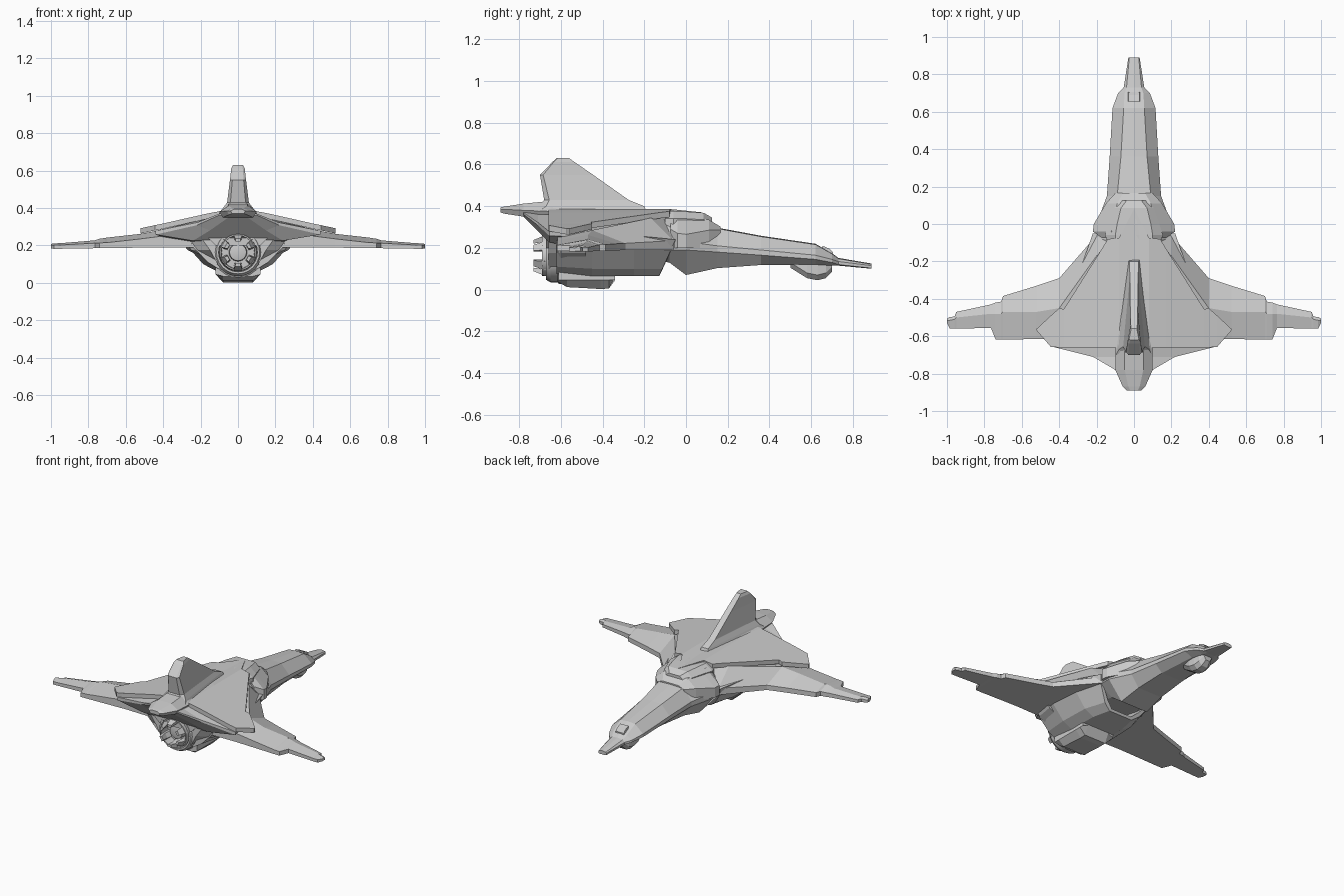
import bpy, bmesh, math
from mathutils import Vector


def loft(name, rings, mirror=False, closed=False):
    """Skin a row of equal-length point rings; cap the ends or join them in a loop."""
    bm = bmesh.new()
    vs = [[bm.verts.new(p) for p in r] for r in rings]
    n = len(vs[0])
    pairs = list(zip(vs, vs[1:])) + ([(vs[-1], vs[0])] if closed else [])
    for a, b in pairs:
        for i in range(n):
            j = (i + 1) % n
            bm.faces.new((a[i], a[j], b[j], b[i]))
    if not closed:
        bm.faces.new(vs[0])
        bm.faces.new(vs[-1])
    bmesh.ops.remove_doubles(bm, verts=bm.verts, dist=1e-4)
    bmesh.ops.recalc_face_normals(bm, faces=bm.faces)
    me = bpy.data.meshes.new(name)
    bm.to_mesh(me)
    bm.free()
    ob = bpy.data.objects.new(name, me)
    bpy.context.collection.objects.link(ob)
    if mirror:
        ob.modifiers.new("Mirror", 'MIRROR').use_mirror_merge = False
    return ob


def sym(y, half):
    """Full cross-section from a half one running top centre to bottom centre."""
    left = [(-x, y, z) for x, z in reversed(half) if x > 0]
    return [(x, y, z) for x, z in half] + left


def lathe(name, profile, cz, n=24):
    """Closed (radius, y) profile turned about the engine axis."""
    rings = []
    for k in range(n):
        a = 2 * math.pi * k / n
        rings.append([(r * math.cos(a), y, cz + r * math.sin(a)) for r, y in profile])
    ob = loft(name, rings, closed=True)
    for p in ob.data.polygons:
        p.use_smooth = True
    bpy.context.view_layer.objects.active = ob
    ob.select_set(True)
    bpy.ops.object.shade_smooth_by_angle(angle=math.radians(30))
    ob.select_set(False)


# Long nose: y, top half width, edge half width, top, edge top, edge bottom, belly half width, belly
nose = [(.89, .025, .03, .125, .115, .103, .02, .10), (.73, .04, .055, .152, .135, .12, .03, .115),
        (.70, .05, .085, .175, .145, .13, .04, .115), (.62, .055, .115, .22, .165, .145, .06, .12),
        (.36, .07, .13, .258, .19, .165, .08, .118), (.15, .09, .145, .297, .21, .18, .09, .103),
        (0, .10, .20, .33, .23, .19, .10, .07), (-.08, .12, .20, .34, .24, .19, .11, .13),
        (-.30, .12, .20, .34, .24, .19, .11, .16)]
loft("nose_fuselage", [sym(y, [(0, zt), (wt, zt - .004), (w, a), (w, b), (wb, zb), (0, zb)])
                       for y, wt, w, zt, a, b, wb, zb in nose])

# Chin sensor under the nose tip, and a small hatch above it
loft("chin_pod", [sym(y, [(0, .14), (w, .14), (w, z + .025), (w * .5, z), (0, z)])
                  for y, w, z in [(.70, .03, .085), (.67, .045, .055), (.63, .05, .045),
                                  (.58, .05, .055), (.50, .035, .105)]])
loft("nose_hatch", [sym(y, [(0, z), (.03, z), (.035, z - .03), (0, z - .03)])
                    for y, z in [(.705, .178), (.69, .195), (.655, .21)]])

# Shoulder collar in two tiers
for name, secs in {
    "collar_lower": [(.165, .06, .10, .302, .285), (.11, .09, .15, .335, .285), (0, .11, .215, .355, .265),
                     (-.04, .12, .22, .36, .27), (-.075, .12, .17, .36, .29)],
    "collar_upper": [(.125, .04, .07, .345, .32), (.085, .07, .105, .368, .335), (0, .09, .135, .374, .34),
                     (-.06, .10, .155, .376, .34), (-.10, .10, .14, .376, .34)],
}.items():
    loft(name, [sym(y, [(0, zt), (wt, zt), (w, zm), (w, .2), (0, .2)]) for y, wt, w, zt, zm in secs])

# Wings: x, leading y, crest y, trailing y, lower z, leading z, crest z, trailing z
wing = [(.08, .0, -.10, -.62, .20, .26, .36, .33), (.20, -.06, -.17, -.62, .19, .235, .343, .30),
        (.40, -.29, -.45, -.615, .19, .222, .285, .25), (.52, -.33, -.47, -.615, .188, .22, .262, .235),
        (.70, -.385, -.47, -.618, .186, .216, .242, .215), (.71, -.415, -.48, -.618, .186, .216, .24, .215),
        (.74, -.42, -.48, -.618, .186, .214, .236, .213), (.765, -.43, -.48, -.555, .185, .212, .227, .212),
        (.95, -.47, -.50, -.56, .182, .202, .212, .202), (.96, -.495, -.51, -.56, .182, .202, .212, .202),
        (.985, -.497, -.515, -.56, .182, .202, .21, .202), (1, -.505, -.515, -.53, .184, .2, .208, .2)]
loft("wing", [[(x, a, zb), (x, a, za), (x, c, zc), (x, t, zt), (x, t, zb)]
              for x, a, c, t, zb, za, zc, zt in wing], mirror=True)

# Arrowhead deck plate: x, front y, rear y, top z
deck = [(0, .08, -.66, .388), (.08, -.075, -.66, .386), (.14, -.08, -.66, .375), (.17, -.13, -.66, .369),
        (.375, -.455, -.66, .323), (.40, -.45, -.66, .317), (.445, -.49, -.657, .308), (.52, -.56, -.57, .292)]
half = [[(x, f, z - .028), (x, f, z - (.018 if x < .01 else 0)), (x, (f + r) / 2, z), (x, r, z),
         (x, r, z - .028), (x, (f + r) / 2, z - .028)] for x, f, r, z in deck]
loft("deck_plate", [[(-x, y, z) for x, y, z in r] for r in reversed(half[1:])] + half)

# Rear shell that tapers below the deck
loft("tail_shell", [sym(y, h) for y, h in [
    (-.45, [(0, .36), (.10, .35), (.38, .28), (.38, .25), (.27, .20), (0, .20)]),
    (-.655, [(0, .365), (.10, .358), (.44, .278), (.44, .258), (.24, .225), (0, .225)]),
    (-.71, [(0, .37), (.10, .36), (.22, .322), (.22, .308), (.15, .28), (0, .28)]),
    (-.78, [(0, .38), (.07, .375), (.10, .37), (.10, .362), (.05, .35), (0, .35)])]])

# Tail boom
loft("tail_boom", [sym(y, [(0, zt), (w * .5, zt), (w, z), (w * .8, zb), (0, zb)]) for y, w, zt, z, zb in [
    (-.45, .07, .40, .38, .34), (-.65, .10, .425, .375, .34), (-.78, .10, .412, .38, .35),
    (-.87, .06, .398, .385, .364), (-.89, .04, .394, .385, .37)]])

# Upright fin: z, front y, rear y, front half width, rear half width
fin = [(.375, -.19, -.74, .03, .10), (.40, -.20, -.70, .025, .08), (.43, -.275, -.68, .022, .058),
       (.55, -.445, -.70, .02, .043), (.612, -.535, -.64, .018, .036), (.63, -.56, -.62, .015, .026)]
loft("tail_fin", [[(-a, f, z), (a, f, z), (b, r + .06 * (f - r), z), (b * .7, r, z), (-b * .7, r, z),
                   (-b, r + .06 * (f - r), z)] for z, f, r, a, b in fin])

# Belly cowl with a hollow air intake facing +y
def cowl(y, w, zt, zb, slant=0):
    pts = [(0, zt), (w, zt), (w * .92, zt - .05), (w * .62, zb + .035), (w * .4, zb), (0, zb)]
    return [(x, yy - slant * (zt - z), z) for x, yy, z in sym(y, pts)]

loft("belly_cowl", [cowl(-.62, .26, .24, .075), cowl(-.45, .30, .25, .065), cowl(-.25, .29, .26, .065),
                    cowl(-.05, .22, .24, .065, .45), cowl(-.055, .19, .225, .08, .45),
                    cowl(-.30, .13, .22, .10)])

# Keel box and stepped side blocks around the engine
loft("keel", [sym(y, [(0, .09), (.12, .09), (.12, .045), (.08, z), (0, z)])
              for y, z in [(-.61, .035), (-.57, .012), (-.41, .003), (-.37, .005), (-.34, .06)]])
loft("engine_mount", [[(x0, y, .235), (x1, y, .245), (x1 - .05, y, .175), (x0, y, .10)]
                      for y, x0, x1 in [(-.66, .11, .20), (-.60, .11, .30), (-.48, .11, .32)]], mirror=True)
loft("engine_saddle", [sym(y, [(0, .33), (.13, .32), (.17, .25), (.12, .20), (0, .20)])
                       for y in (-.67, -.50)])

# Engine casing, inner ring, hub and petals
CZ = .163
lathe("engine_casing", [(.10, -.45), (.135, -.45), (.135, -.61), (.128, -.615), (.128, -.65),
                        (.115, -.672), (.104, -.672), (.10, -.60)], CZ)
lathe("nozzle_ring", [(.085, -.55), (.105, -.55), (.098, -.69), (.09, -.69)], CZ)
lathe("engine_hub", [(.0, -.50), (.105, -.50), (.105, -.58), (.05, -.60), (.045, -.66), (.0, -.67)], CZ)
for k in range(6):
    a = math.pi * (k + .5) / 3
    rings = []
    for y, r0, r1, w in [(-.58, .05, .10, .026), (-.68, .066, .096, .024), (-.73, .058, .075, .016)]:
        rings.append([(r * math.cos(a) - s * w * math.sin(a), y, CZ + r * math.sin(a) + s * w * math.cos(a))
                      for r, s in [(r0, -.7), (r1, -1), (r1, 1), (r0, .7)]])
    loft("nozzle_petal_%d" % (k + 1), rings)
